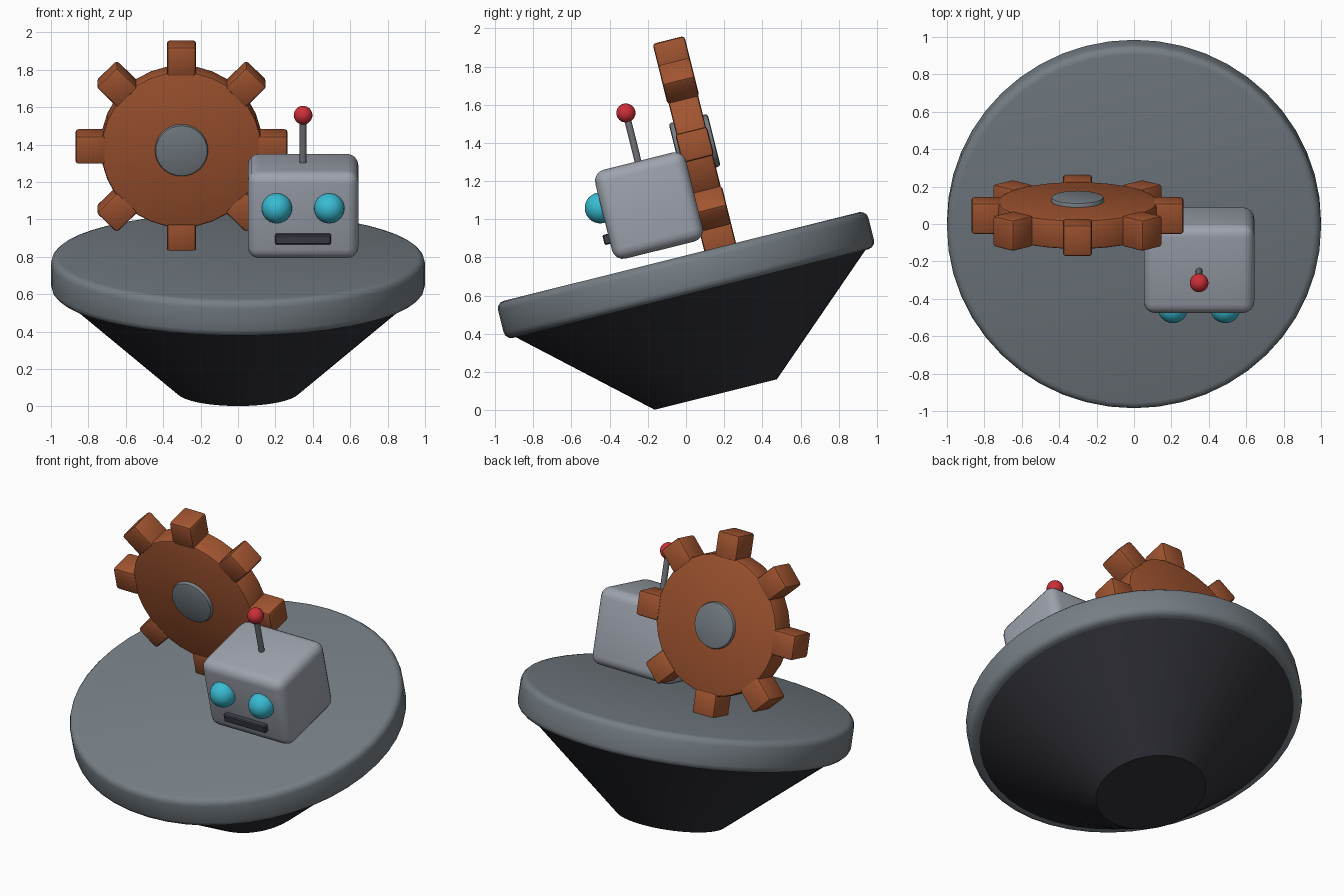
import bpy, bmesh, math
from mathutils import Matrix, Vector

if "Cube" in bpy.data.objects:
    bpy.data.objects.remove(bpy.data.objects["Cube"])

# The whole model leans back about x, around the centre of the round deck
TILT = Matrix.Translation((0, 0, 0.708)) @ Matrix.Rotation(math.radians(14), 4, 'X')
FACING_Y = Matrix.Rotation(math.radians(90), 4, 'X')


def material(name, rgb):
    m = bpy.data.materials.new(name)
    m.diffuse_color = (*rgb, 1)
    m.use_nodes = True
    m.node_tree.nodes["Principled BSDF"].inputs["Base Color"].default_value = m.diffuse_color
    return m


DECK = material("slate_grey", (0.18, 0.21, 0.235))
HULL = material("charcoal", (0.029, 0.03, 0.039))
RUST = material("rust_orange", (0.36, 0.09, 0.03))
SHELL = material("light_grey", (0.34, 0.365, 0.42))
CYAN = material("cyan", (0.04, 0.50, 0.65))
DARK = material("dark_slate", (0.048, 0.05, 0.07))
STEEL = material("steel_grey", (0.16, 0.17, 0.19))
RED = material("red", (0.60, 0.028, 0.04))


def finish(name, bm, mat, loc, rot=Matrix()):
    mesh = bpy.data.meshes.new(name)
    bm.normal_update()
    bm.to_mesh(mesh)
    bm.free()
    mesh.materials.append(mat)
    ob = bpy.data.objects.new(name, mesh)
    bpy.context.collection.objects.link(ob)
    ob.matrix_world = TILT @ Matrix.Translation(loc) @ rot
    bpy.ops.object.select_all(action='DESELECT')
    ob.select_set(True)
    bpy.context.view_layer.objects.active = ob
    bpy.ops.object.shade_smooth_by_angle(angle=math.radians(35))
    return ob


def round_edges(bm, width, segments):
    if width:
        sharp = [e for e in bm.edges if e.calc_face_angle(0) > math.radians(40)]
        bmesh.ops.bevel(bm, geom=sharp, offset=width, segments=segments,
                        profile=0.5, affect='EDGES', clamp_overlap=True)


def cylinder(name, mat, loc, r_low, r_top, depth, sides, bevel=0, segments=2, rot=Matrix()):
    bm = bmesh.new()
    bmesh.ops.create_cone(bm, cap_ends=True, segments=sides, radius1=r_low,
                          radius2=r_top, depth=depth)
    round_edges(bm, bevel, segments)
    return finish(name, bm, mat, loc, rot)


def box(name, mat, loc, size, bevel, segments=2, rot=Matrix()):
    bm = bmesh.new()
    bmesh.ops.create_cube(bm, size=1)
    bmesh.ops.scale(bm, vec=Vector(size), verts=bm.verts)
    round_edges(bm, bevel, segments)
    return finish(name, bm, mat, loc, rot)


def ball(name, mat, loc, radius):
    bm = bmesh.new()
    bmesh.ops.create_uvsphere(bm, u_segments=24, v_segments=16, radius=radius)
    return finish(name, bm, mat, loc)


# Round deck and the tapered base beneath it
cylinder("deck", DECK, (0, 0, 0), 1, 1, 0.2, 48, 0.04, 3)
cylinder("tapered_base", HULL, (0, 0, -0.37), 0.33, 0.95, 0.55, 48)

# Gear: body, hub through both faces, eight teeth
gear = Vector((-0.302, 0.209, 0.651))
cylinder("gear_body", RUST, gear, 0.43, 0.43, 0.16, 32, 0.015, 2, FACING_Y)
cylinder("gear_hub", DECK, gear, 0.142, 0.142, 0.21, 32, 0.015, 2, FACING_Y)
for i in range(8):
    a = i * math.tau / 8
    out = Vector((math.sin(a), 0, math.cos(a))) * 0.487
    box(f"gear_tooth_{i + 1}", RUST, gear + out, (0.155, 0.172, 0.16), 0.016, 2,
        Matrix.Rotation(a, 4, 'Y'))

# Robot head, face and antenna
hx, hy = 0.348, -0.10
box("head", SHELL, (hx, hy, 0.40), (0.59, 0.49, 0.48), 0.06, 4)
for side, label in ((-1, "left"), (1, "right")):
    ball(f"eye_{label}", CYAN, (hx + side * 0.14, -0.351, 0.45), 0.081)
box("mouth", DARK, (hx, -0.35, 0.282), (0.30, 0.05, 0.054), 0.006, 1)
cylinder("antenna_rod", STEEL, (hx, hy, 0.745), 0.018, 0.018, 0.27, 12)
ball("antenna_tip", RED, (hx, hy, 0.90), 0.05)
